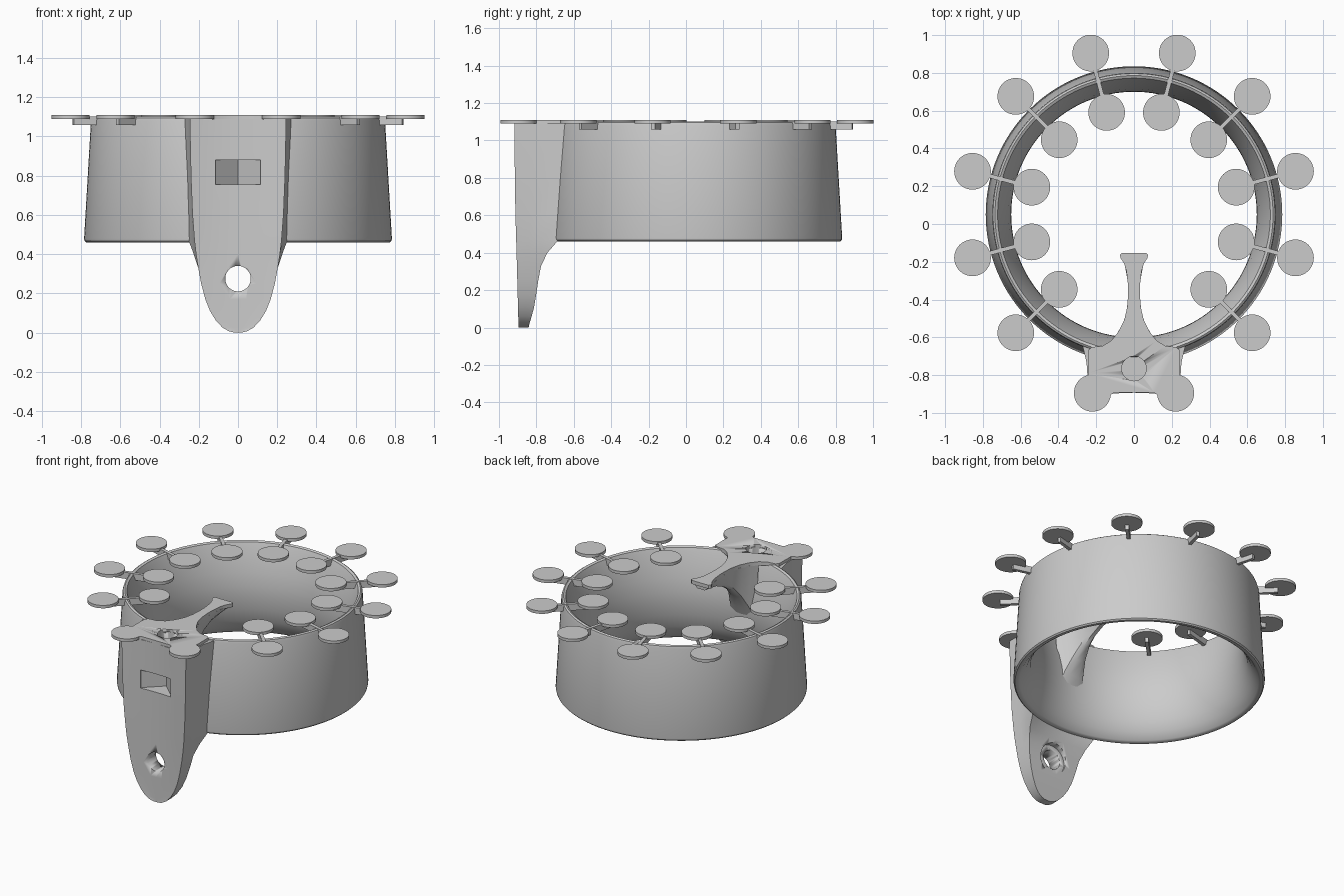
import bpy, bmesh, math
from mathutils import Matrix

old = bpy.data.objects.get("Cube")
if old:
    bpy.data.objects.remove(old, do_unlink=True)

grey = bpy.data.materials.new("plain_grey")
grey.use_nodes = True
colour = (0.6, 0.6, 0.6, 1)
grey.diffuse_color = colour
grey.node_tree.nodes["Principled BSDF"].inputs["Base Color"].default_value = colour

RING_Y = 0.05
TOP = 1.11


def finish(name, bm, smooth=True):
    bmesh.ops.recalc_face_normals(bm, faces=bm.faces)
    mesh = bpy.data.meshes.new(name)
    bm.to_mesh(mesh)
    bm.free()
    mesh.materials.append(grey)
    obj = bpy.data.objects.new(name, mesh)
    bpy.context.collection.objects.link(obj)
    if smooth:
        bpy.ops.object.select_all(action='DESELECT')
        obj.select_set(True)
        bpy.context.view_layer.objects.active = obj
        bpy.ops.object.shade_smooth_by_angle(angle=math.radians(35))
    return obj


def loft(name, sections, closed=False, smooth=True):
    """Skin a list of equal-length closed sections, capping the ends."""
    bm = bmesh.new()
    rows = [[bm.verts.new(p) for p in s] for s in sections]
    n = len(rows[0])
    pairs = list(zip(rows, rows[1:])) + ([(rows[-1], rows[0])] if closed else [])
    for a, b in pairs:
        for i in range(n):
            j = (i + 1) % n
            bm.faces.new((a[i], a[j], b[j], b[i]))
    if not closed:
        bm.faces.new(rows[0])
        bm.faces.new(rows[-1])
    return finish(name, bm, smooth)


def cylinder(name, centre, radius, depth, along_y=False):
    bm = bmesh.new()
    turn = Matrix.Rotation(math.pi / 2, 4, 'X') if along_y else Matrix()
    bmesh.ops.create_cone(bm, cap_ends=True, segments=48, radius1=radius, radius2=radius,
                          depth=depth, matrix=Matrix.Translation(centre) @ turn)
    return finish(name, bm)


def cut(obj, cutters):
    for c in cutters:
        mod = obj.modifiers.new("cut", 'BOOLEAN')
        mod.operation = 'DIFFERENCE'
        mod.solver = 'EXACT'
        mod.object = c
        bpy.context.view_layer.objects.active = obj
        bpy.ops.object.modifier_apply(modifier=mod.name)


# Ring band: tapered outside, bulging inside, rounded rims
profile = [(.785, .48), (.75, 1.08), (.746, 1.095), (.736, 1.102), (.722, 1.095), (.712, 1.07),
           (.69, 1.0), (.665, .91), (.652, .82), (.65, .75), (.658, .66), (.68, .57),
           (.71, .51), (.745, .467), (.757, .46), (.775, .46), (.783, .468)]
SEG = 128
loft("ring_band", [[(r * math.cos(t), RING_Y + r * math.sin(t), z) for r, z in profile]
                   for t in (2 * math.pi * k / SEG for k in range(SEG))], closed=True)

# Paired discs joined by short bars around the rim
for k in range(12):
    angle = math.radians(15 + 30 * k)
    if abs(math.sin(angle) + 1) < 0.1:
        continue
    c, s = math.cos(angle), math.sin(angle)
    for label, r in (("inner", .56), ("outer", .885)):
        cylinder(f"{label}_disc_{k}", (r * c, RING_Y + r * s, TOP - .01), .097, .02)
    bm = bmesh.new()
    place = (Matrix.Translation((0, RING_Y, 0)) @ Matrix.Rotation(angle, 4, 'Z')
             @ Matrix.Translation((.705, 0, 1.08)) @ Matrix.Diagonal((.33, .022, .045, 1)))
    bmesh.ops.create_cube(bm, size=1, matrix=place)
    finish(f"disc_bar_{k}", bm, smooth=False)

# Front body: height, half width, front y at the edge, back y
levels = [(0, .02, -.895, -.842), (.006, .045, -.895, -.84), (.025, .079, -.896, -.836),
          (.06, .112, -.897, -.825), (.11, .143, -.898, -.812), (.17, .167, -.9, -.802),
          (.25, .188, -.902, -.79), (.33, .203, -.904, -.775), (.4, .214, -.906, -.755),
          (.47, .222, -.908, -.725), (.6, .232, -.912, -.69), (.8, .24, -.915, -.67),
          (1.0, .244, -.917, -.68), (1.09, .245, -.918, -.685)]


def body_section(z, w, front, back):
    grow = min(max((z - .36) / .1, 0), 1)
    steps = [k / 4 - 1 for k in range(9)]
    pts = [(u * w, -.893 + (front + .893) * u * u, z) for u in steps]
    wide = w + .03 * grow
    side = back - .05 * grow
    mid = (front + side) / 2
    right_side = [(w, mid, z), (w + .006 * grow, side, z)]
    rear = []
    for u in reversed(steps):
        x = u * wide
        rear.append((x, back + grow * (.73 - math.sqrt(.73 ** 2 - x * x)), z))
    left_side = [(-x, y, h) for x, y, h in reversed(right_side)]
    return pts + right_side + rear + left_side


body = loft("front_body", [body_section(*row) for row in levels])

# Top plate with tongue, mirrored from half an outline
half = [(.065, -.153), (.075, -.163), (.071, -.18), (.052, -.21), (.04, -.25), (.033, -.31),
        (.031, -.37), (.036, -.44), (.052, -.51), (.082, -.57), (.12, -.617), (.165, -.645),
        (.225, -.652), (.242, -.668), (.243, -.79), (.2, -.905), (.13, -.908), (.108, -.893)]
outline = half + [(-x, y) for x, y in reversed(half)]
plate = loft("top_plate", [[(x, y, z) for x, y in outline] for z in (TOP - .025, TOP)])
for side, name in ((1, "left"), (-1, "right")):
    cylinder(name + "_ear", (side * .22, -.895, TOP - .01), .098, .02)

# Curved web under the tongue: y, half width, lowest z
web = [(-.165, .068, 1.06), (-.21, .05, 1.05), (-.31, .032, 1.03), (-.4, .032, .99),
       (-.47, .04, .94), (-.53, .06, .87), (-.58, .09, .78), (-.62, .12, .68)]
loft("tongue_web", [[(-w, y, TOP - .02), (-w * .8, y, z + .02), (-w * .4, y, z), (w * .4, y, z),
                     (w * .8, y, z + .02), (w, y, TOP - .02)] for y, w, z in web])

# Holes: eyelet with rear counterbore, round socket, V-shaped window
eyelet = cylinder("eyelet_cutter", (0, -.85, .275), .065, .4, along_y=True)
bore = cylinder("bore_cutter", (0, -.7, .275), .1, .2, along_y=True)
socket = cylinder("socket_cutter", (0, -.765, 1.1), .065, .2)
notch = loft("window_cutter", [[(-.115, -1, z), (.115, -1, z), (.115, -.89, z), (0, -.78, z),
                                (-.115, -.89, z)] for z in (.755, .88)], smooth=False)
cut(body, [eyelet, bore, socket, notch])
cut(plate, [socket])
for helper in (eyelet, bore, socket, notch):
    bpy.data.objects.remove(helper, do_unlink=True)
